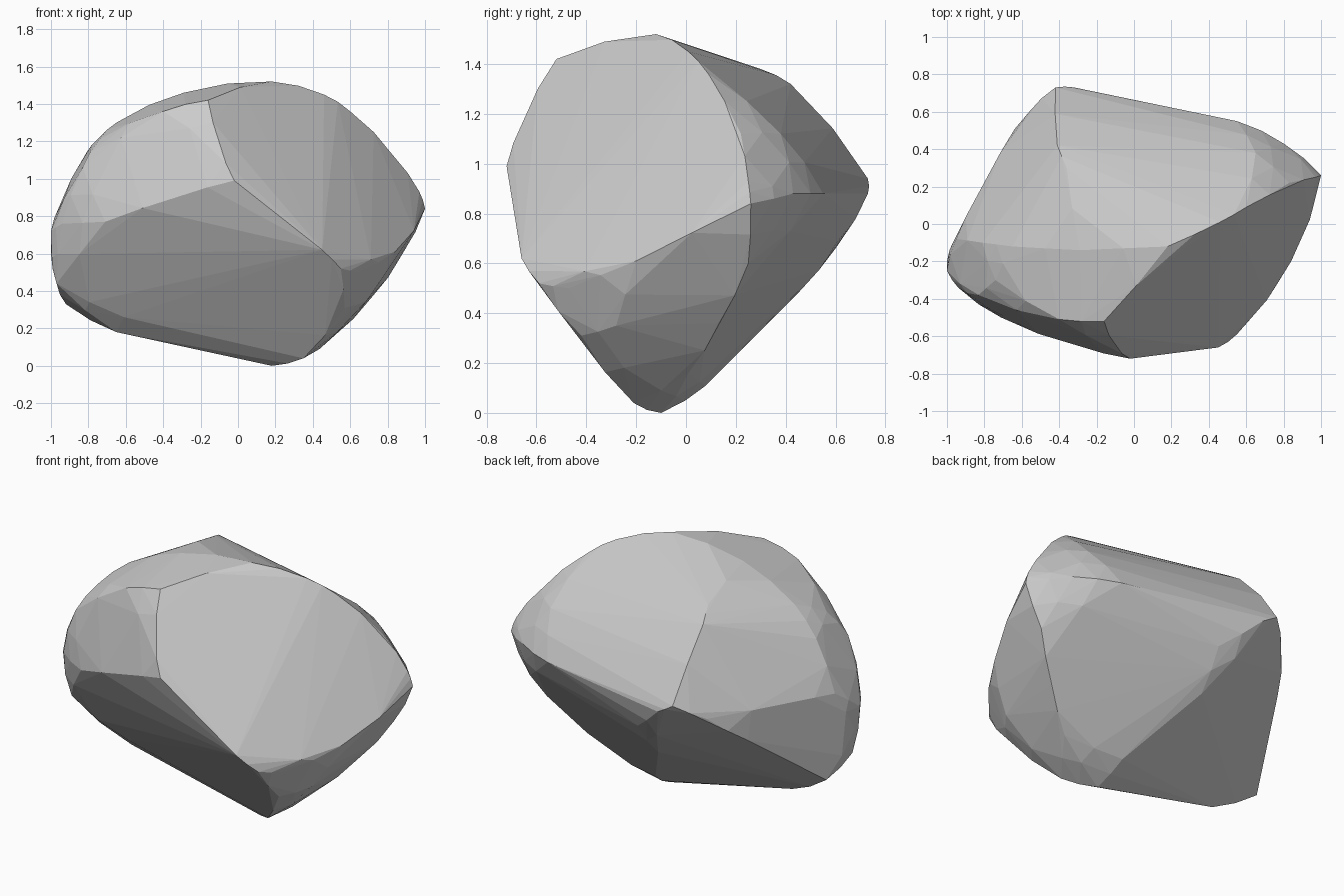
import bpy, bmesh

# Corner points of the boulder, grouped by the face they outline
right_face = [(0.18, -0.12, 1.52), (-0.16, -0.52, 1.42), (-0.11, -0.65, 1.17), (-0.02, -0.72, 0.99),
              (0.45, -0.66, 0.62), (0.55, -0.59, 0.52), (0.64, -0.47, 0.5), (0.84, -0.2, 0.61),
              (1.0, 0.26, 0.84), (0.97, 0.25, 0.93), (0.83, 0.22, 1.12), (0.6, 0.09, 1.36),
              (0.46, 0.01, 1.45)]
back_top = [(-0.29, -0.14, 1.46), (-0.36, 0.3, 1.38), (-0.41, 0.42, 1.32),
            (-0.42, 0.73, 0.94), (-0.32, 0.73, 0.88), (0.55, 0.55, 0.88), (0.65, 0.38, 1.12),
            (0.8, 0.43, 0.88)]
front_left = [(-0.4, -0.51, 1.36), (-0.74, -0.3, 1.21), (-0.65, -0.12, 1.3), (-0.83, -0.38, 1.06),
              (-0.3, -0.64, 0.92), (-0.71, -0.5, 0.77), (-0.94, -0.34, 0.76)]
left_side = [(-1.0, -0.25, 0.72), (-1.0, -0.2, 0.6), (-0.97, -0.22, 0.44), (-0.81, -0.1, 1.14),
             (-0.95, -0.08, 0.85), (-0.83, 0.15, 0.86), (-0.7, 0.4, 0.68), (-0.56, 0.6, 0.85)]
underside = [(-0.92, -0.04, 0.33), (-0.65, -0.1, 0.18), (-0.61, -0.2, 0.26), (0.18, -0.1, 0.0),
             (0.35, -0.21, 0.04), (0.57, -0.42, 0.31), (0.69, -0.28, 0.35), (0.51, 0.01, 0.16),
             (0.71, 0.13, 0.36), (0.88, 0.25, 0.6), (-0.12, 0.44, 0.47), (-0.1, 0.61, 0.69),
             (0.15, 0.08, 0.11)]


def hull(points):
    """Tight convex skin around a set of points."""
    bm = bmesh.new()
    for p in points:
        bm.verts.new(p)
    bmesh.ops.convex_hull(bm, input=bm.verts[:])
    loose = [v for v in bm.verts if not v.link_faces]
    bmesh.ops.delete(bm, geom=loose, context='VERTS')
    bmesh.ops.recalc_face_normals(bm, faces=bm.faces[:])
    bm.normal_update()
    return bm


# Rough block, then worn: short creased edges bulge out a little
bm = hull(right_face + back_top + front_left + left_side + underside)
points = [v.co.copy() for v in bm.verts]
for e in bm.edges:
    length = e.calc_length()
    if length < 0.56 and e.calc_face_angle(0) > 0.2:
        n = (e.link_faces[0].normal + e.link_faces[1].normal).normalized()
        mid = (e.verts[0].co + e.verts[1].co) / 2 + n * length * 0.04
        mid.z = max(mid.z, 0)
        mid.x = min(max(mid.x, -1), 1)
        points.append(mid)
bm.free()

# Final faceted boulder
bm = hull(points)
mesh = bpy.data.meshes.new("boulder")
bm.to_mesh(mesh)
bm.free()
boulder = bpy.data.objects.new("boulder", mesh)
bpy.context.collection.objects.link(boulder)
